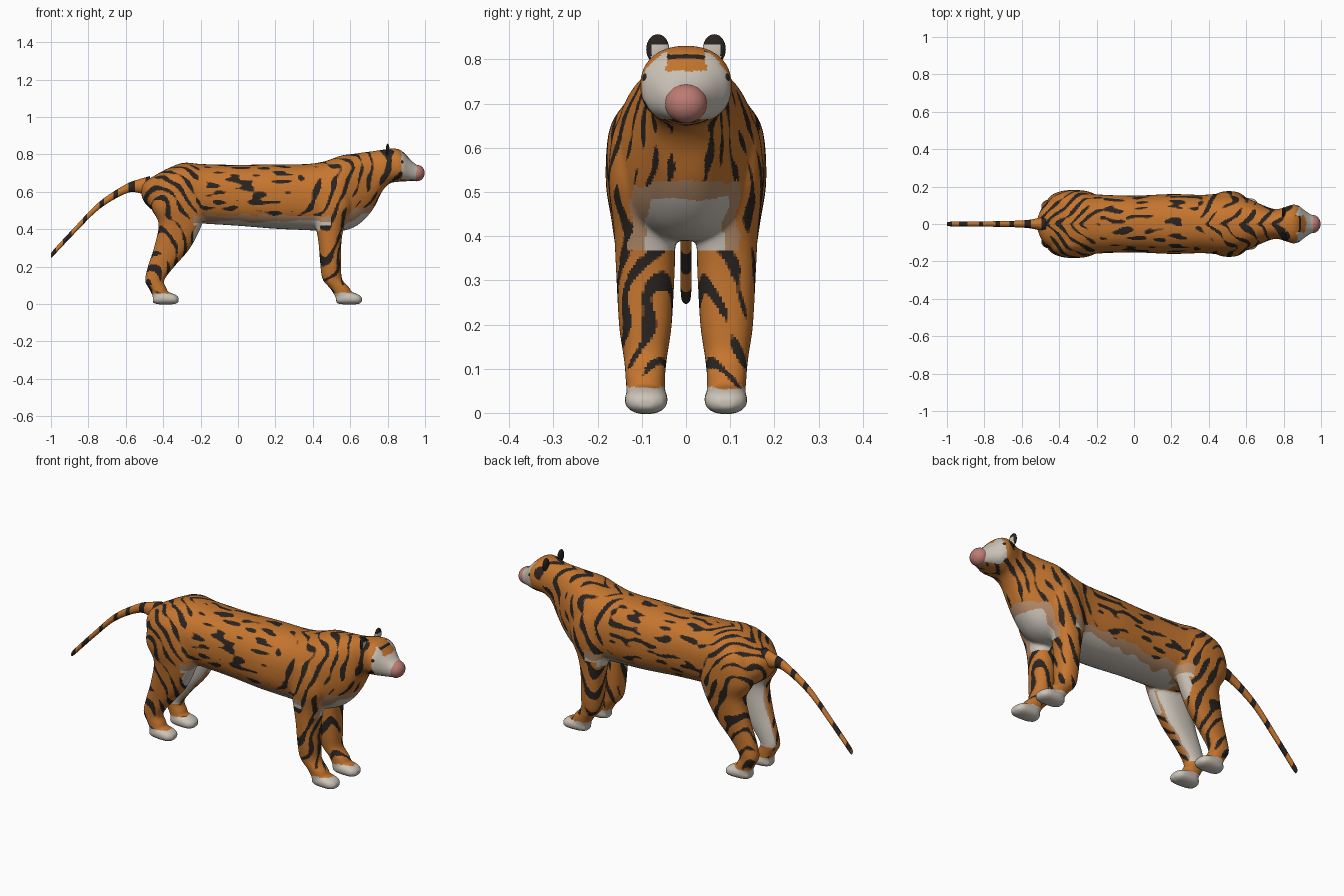
import bpy, bmesh, math
from mathutils import Vector, noise

if "Cube" in bpy.data.objects:
    bpy.data.objects.remove(bpy.data.objects["Cube"])

COLORS = [("orange fur", (0.56, 0.18, 0.028)), ("black fur", (0.022, 0.017, 0.014)),
          ("brown fur", (0.17, 0.06, 0.017)), ("tan fur", (0.46, 0.26, 0.14)),
          ("white fur", (0.60, 0.55, 0.48)), ("pink skin", (0.50, 0.20, 0.17))]
MATS = []
for name, c in COLORS:
    m = bpy.data.materials.new(name)
    m.diffuse_color = (*c, 1)
    m.use_nodes = True
    m.node_tree.nodes["Principled BSDF"].inputs["Base Color"].default_value = m.diffuse_color
    MATS.append(m)
ORANGE, BLACK, BROWN, TAN, WHITE, PINK = range(6)


def refine(rows, steps=6):
    """Catmull-Rom interpolation of section tuples."""
    out = []
    for i in range(len(rows) - 1):
        a, b, c, d = rows[max(i - 1, 0)], rows[i], rows[i + 1], rows[min(i + 2, len(rows) - 1)]
        for k in range(steps):
            t = k / steps
            out.append([0.5 * (2 * q + (r - p) * t + (2 * p - 5 * q + 4 * r - s) * t * t
                               + (3 * q - p - 3 * r + s) * t ** 3)
                        for p, q, r, s in zip(a, b, c, d)])
    return out + [list(rows[-1])]


def loft(bm, rows, axis, sides=32, power=0.88):
    """Rows are (x, z_top, z_bottom, y, half_width) along x, or (z, x_max, x_min, y, half_width) along z."""
    rings = []
    for s, hi, lo, y, w in refine(rows):
        ring = []
        for i in range(sides):
            a = 2 * math.pi * i / sides
            c, d = (math.copysign(abs(f(a)) ** power, f(a)) for f in (math.cos, math.sin))
            mid = (hi + lo) / 2 + (hi - lo) / 2 * d
            ring.append(bm.verts.new((s, y + w * c, mid) if axis == "x" else (mid, y + w * c, s)))
        rings.append(ring)
    faces = [bm.faces.new(rings[0]), bm.faces.new(rings[-1][::-1])]
    for r, q in zip(rings, rings[1:]):
        for i in range(sides):
            j = (i + 1) % sides
            faces.append(bm.faces.new((r[i], q[i], q[j], r[j])))
    bmesh.ops.recalc_face_normals(bm, faces=faces)


def make(name, bm):
    me = bpy.data.meshes.new(name)
    bm.to_mesh(me)
    bm.free()
    ob = bpy.data.objects.new(name, me)
    bpy.context.collection.objects.link(ob)
    return ob


def finish(ob, chooser):
    for m in MATS:
        ob.data.materials.append(m)
    for p in ob.data.polygons:
        p.use_smooth = True
        p.material_index = chooser(p.center, p.normal)


def ellipsoid(name, loc, size, chooser):
    bm = bmesh.new()
    bmesh.ops.create_uvsphere(bm, u_segments=32, v_segments=20, radius=1)
    for v in bm.verts:
        v.co = Vector([l + s * c for l, s, c in zip(loc, size, v.co)])
    ob = make(name, bm)
    finish(ob, chooser)


def n(x, y, z):
    return noise.noise(Vector((x, y, z)))


def smooth(a, b, x):
    t = min(max((x - a) / (b - a), 0), 1)
    return t * t * (3 - 2 * t)


def fur(p, nrm):
    x, y, z = p
    wob = 0.02 * n(x * 15, y * 15, z * 15)
    # white paws
    if z < 0.057 + wob * 0.4:
        return WHITE
    # face
    if x > 0.81:
        if abs(y) < 0.045 + wob and z > 0.772 + wob * 0.4:
            if abs(z - 0.806 - 0.3 * wob) < 0.005:
                return BLACK
            return ORANGE
        if x > 0.872 + wob and z > 0.665:
            return WHITE
    # pale belly, chest and inner hind legs
    pale = -1
    if -0.24 < x < 0.50:
        pale = 0.475 - z if abs(y) < 0.145 or z > 0.42 else -1
        if x > 0.40 and z < 0.39:
            pale = -1
    if x >= 0.50 and z > 0.37:
        pale = min(0.525 - z, 0.125 - abs(y))
    if x < -0.12 and 0.12 < z < 0.50 and nrm.y * y < 0 and abs(nrm.y) > 0.35:
        pale = (abs(nrm.y) - 0.35) * 0.15
    pale += wob
    if pale > 0.035:
        return WHITE
    if pale > 0.0:
        return TAN
    # stripes: long dashes on the flanks, curved bands at both ends and on the legs
    mid = smooth(-0.27, -0.12, x) * (1 - smooth(0.28, 0.42, x)) * smooth(0.36, 0.44, z)
    dash = n(x * 11, y * 34, z * 36) - 0.17
    slope = 0.9 if x < 0 else -0.6
    warp = n(x * 9, y * 9, z * 9)
    bands = math.sin(2 * math.pi * (x + slope * z * 0.8 - 1.2 * abs(y)) / 0.082 + 3.6 * warp)
    band = 0.45 * (bands - 0.50) + 0.55 * n(x * 14 + 5, y * 14, z * 14)
    if z < 0.36:
        band -= 0.12 * smooth(0.25, 0.1, z) if z > 0.1 else 0.25
    v = dash * mid + band * (1 - mid)
    return BLACK if v > 0.045 else BROWN if v > 0.0 else ORANGE


# torso, neck and head
bm = bmesh.new()
torso = [(-0.515, 0.635, 0.57, 0, 0.035), (-0.49, 0.66, 0.53, 0, 0.09), (-0.44, 0.69, 0.49, 0, 0.135),
         (-0.37, 0.727, 0.46, 0, 0.165), (-0.29, 0.755, 0.44, 0, 0.172), (-0.19, 0.748, 0.43, 0, 0.158),
         (0.0, 0.744, 0.418, 0, 0.152), (0.2, 0.747, 0.402, 0, 0.16), (0.36, 0.748, 0.395, 0, 0.156),
         (0.46, 0.762, 0.39, 0, 0.162), (0.55, 0.793, 0.39, 0, 0.158), (0.62, 0.803, 0.41, 0, 0.132),
         (0.68, 0.812, 0.455, 0, 0.105), (0.73, 0.818, 0.52, 0, 0.085), (0.77, 0.824, 0.60, 0, 0.08),
         (0.81, 0.830, 0.643, 0, 0.092), (0.85, 0.830, 0.652, 0, 0.104), (0.88, 0.815, 0.655, 0, 0.098),
         (0.91, 0.785, 0.656, 0, 0.075), (0.94, 0.755, 0.657, 0, 0.055), (0.97, 0.735, 0.665, 0, 0.04)]
loft(bm, torso, "x", 40)

# legs and paws, mirrored left and right
front_leg = [(0.72, 0.55, 0.46, 0.07, 0.03), (0.65, 0.59, 0.42, 0.092, 0.068), (0.53, 0.61, 0.405, 0.1, 0.076),
             (0.42, 0.57, 0.415, 0.094, 0.070), (0.33, 0.553, 0.43, 0.092, 0.067), (0.2, 0.552, 0.441, 0.092, 0.06),
             (0.13, 0.558, 0.453, 0.092, 0.05), (0.08, 0.60, 0.495, 0.092, 0.045), (0.03, 0.61, 0.525, 0.09, 0.044)]
hind_leg = [(0.72, -0.26, -0.36, 0.08, 0.04), (0.65, -0.21, -0.44, 0.096, 0.075), (0.53, -0.17, -0.47, 0.1, 0.082),
            (0.43, -0.19, -0.425, 0.102, 0.066), (0.3, -0.255, -0.45, 0.095, 0.054), (0.2, -0.34, -0.482, 0.09, 0.045),
            (0.125, -0.395, -0.497, 0.09, 0.042), (0.08, -0.38, -0.475, 0.09, 0.042), (0.03, -0.37, -0.45, 0.09, 0.043)]
for side in (1, -1):
    for leg, heel in ((front_leg, 0.525), (hind_leg, -0.455)):
        loft(bm, [(z, a, b, side * y, w) for z, a, b, y, w in leg], "z")
        paw = [(0, 0.04, 0.005, 0.03), (0.03, 0.065, -0.002, 0.045), (0.085, 0.062, -0.003, 0.049),
               (0.12, 0.05, 0.0, 0.043), (0.138, 0.035, 0.01, 0.022)]
        loft(bm, [(heel + d, t, b, side * 0.09, w) for d, t, b, w in paw], "x")

body = make("body", bm)
rm = body.modifiers.new("blend", 'REMESH')
rm.mode = 'VOXEL'
rm.voxel_size = 0.0065
sm = body.modifiers.new("soften", 'SMOOTH')
sm.factor = 0.5
sm.iterations = 10
bpy.context.view_layer.objects.active = body
body.select_set(True)
for mod in ("blend", "soften"):
    bpy.ops.object.modifier_apply(modifier=mod)
finish(body, fur)

# ringed tail
bm = bmesh.new()
path = [(-1.0, 0.258, 0.007), (-0.985, 0.275, 0.012), (-0.87, 0.398, 0.013), (-0.74, 0.528, 0.015),
        (-0.60, 0.615, 0.019), (-0.53, 0.630, 0.028), (-0.47, 0.625, 0.045)]
loft(bm, [(x, z + r * 1.3, z - r * 1.3, 0, r) for x, z, r in path], "x", 20, 1)
finish(make("tail", bm), lambda p, q: BLACK if math.sin(p.x * 75 + 2 * n(p.x * 9, 0, 0)) > 0.55 else ORANGE)

# nose, ears and eyes
ellipsoid("nose", (0.955, 0, 0.700), (0.043, 0.048, 0.044), lambda p, q: PINK)
for side, tag in ((1, "left"), (-1, "right")):
    ellipsoid(tag + "_ear", (0.80, side * 0.064, 0.823), (0.010, 0.026, 0.034),
              lambda p, q: WHITE if q.x > 0 and p.z < 0.832 and abs(p.y) < 0.078 else BLACK)
    ellipsoid(tag + "_eye", (0.872, side * 0.088, 0.757), (0.014, 0.011, 0.014), lambda p, q: BLACK)
